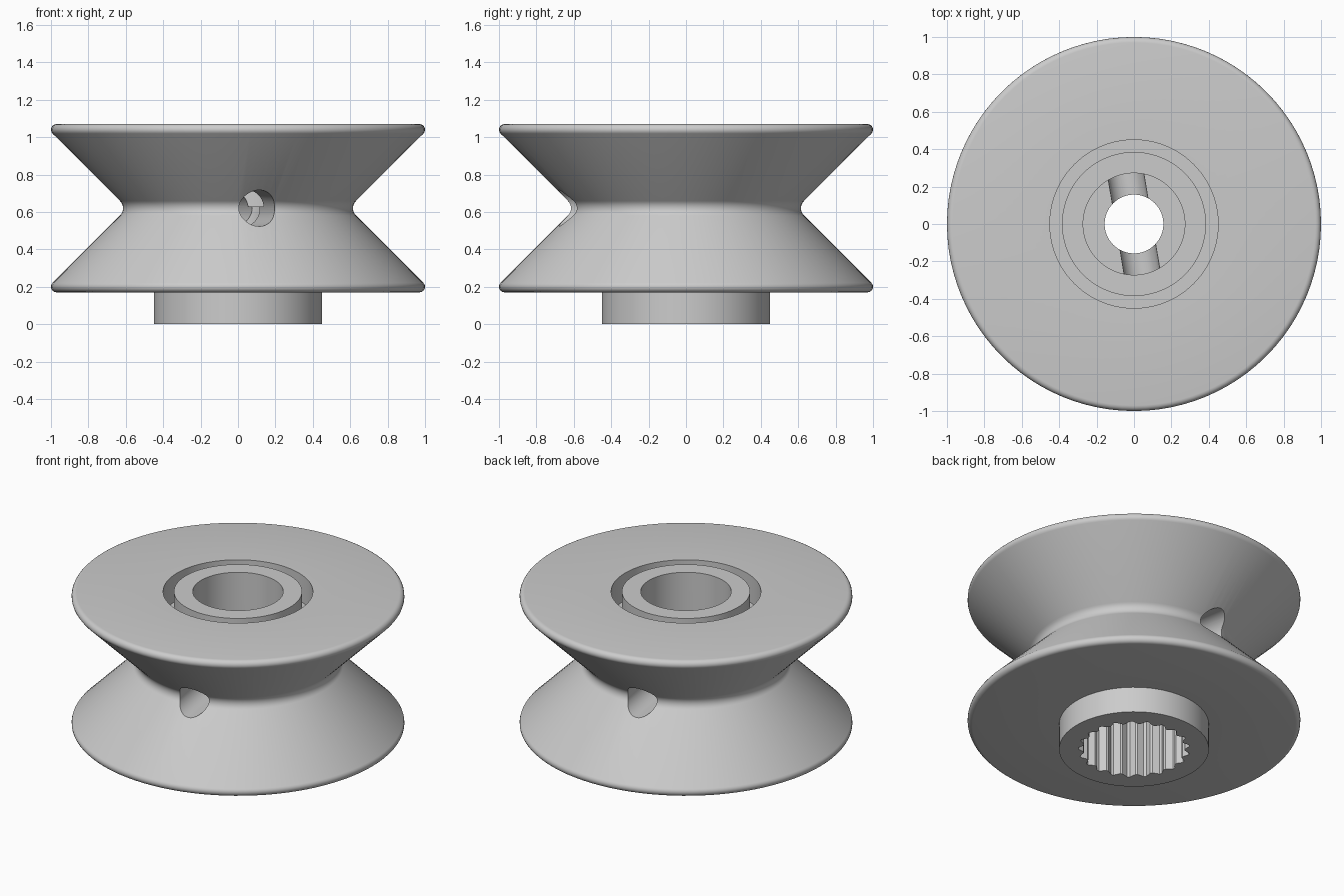
import bpy
import bmesh
from math import sin, cos, pi, radians
from mathutils import Matrix

cube = bpy.data.objects.get("Cube")
if cube:
    bpy.data.objects.remove(cube, do_unlink=True)

SEGMENTS = 96
BOTTOM, TOP, MIDDLE = 0.17, 1.07, 0.62
HOLE_R, BORE_R, BORE_FLOOR = 0.157, 0.272, 0.63

grey = bpy.data.materials.new("plain grey")
grey.use_nodes = True
colour = (0.6, 0.6, 0.6, 1)
grey.diffuse_color = colour
grey.node_tree.nodes["Principled BSDF"].inputs["Base Color"].default_value = colour


def make_object(name, bm):
    bmesh.ops.recalc_face_normals(bm, faces=bm.faces)
    mesh = bpy.data.meshes.new(name)
    bm.to_mesh(mesh)
    bm.free()
    mesh.materials.append(grey)
    obj = bpy.data.objects.new(name, mesh)
    bpy.context.collection.objects.link(obj)
    return obj


def lathe(name, profile):
    """Spin a closed (radius, z) outline around the z axis."""
    bm = bmesh.new()
    rings = []
    for i in range(SEGMENTS):
        a = 2 * pi * i / SEGMENTS
        rings.append([bm.verts.new((r * cos(a), r * sin(a), z)) for r, z in profile])
    n = len(profile)
    for i, ring in enumerate(rings):
        after = rings[(i + 1) % SEGMENTS]
        for j in range(n):
            k = (j + 1) % n
            bm.faces.new((ring[j], after[j], after[k], ring[k]))
    return make_object(name, bm)


def prism(name, outline, z0, z1):
    """Extrude a flat outline upward."""
    bm = bmesh.new()
    face = bm.faces.new([bm.verts.new((x, y, z0)) for x, y in outline])
    ext = bmesh.ops.extrude_face_region(bm, geom=[face])["geom"]
    top = [v for v in ext if isinstance(v, bmesh.types.BMVert)]
    bmesh.ops.translate(bm, verts=top, vec=(0, 0, z1 - z0))
    return make_object(name, bm)


def arc(cr, cz, radius, start, end, steps):
    angles = [radians(start + (end - start) * i / steps) for i in range(steps + 1)]
    return [(cr + radius * cos(a), cz + radius * sin(a)) for a in angles]


# Spool: hub, rounded rims, V groove, annular recess and stepped bore
rim = 0.03
profile = [(HOLE_R, 0), (0.45, 0), (0.45, BOTTOM)]
profile += arc(1 - rim, BOTTOM + rim, rim, -90, 45, 7)
profile += arc(0.67, MIDDLE, 0.055, 225, 135, 8)
profile += arc(1 - rim, TOP - rim, rim, -45, 90, 7)
profile += [(0.45, TOP), (0.45, 0.89), (0.385, 0.89), (0.385, TOP)]
profile += [(BORE_R, TOP), (BORE_R, BORE_FLOOR), (HOLE_R, BORE_FLOOR)]
spool = lathe("grooved_spool", profile)

# Splined socket cutter
TEETH = 21
outline = []
for i in range(TEETH):
    for offset, r in ((-0.42, 0.305), (-0.08, 0.335), (0.08, 0.335), (0.42, 0.305)):
        a = 2 * pi * (i + offset) / TEETH - pi / 2
        outline.append((r * cos(a), r * sin(a)))
socket = prism("socket_cutter", outline, -0.1, 0.4)

# Cross hole cutter, turned slightly from the front axis
circle = [(0.097 * cos(2 * pi * i / 48), 0.097 * sin(2 * pi * i / 48)) for i in range(48)]
cross = prism("cross_hole_cutter", circle, -1.2, 1.2)
cross.data.transform(Matrix.Translation((0, 0, MIDDLE)) @ Matrix.Rotation(radians(9.5), 4, "Z")
                     @ Matrix.Rotation(pi / 2, 4, "X"))

bpy.ops.object.select_all(action="DESELECT")
spool.select_set(True)
bpy.context.view_layer.objects.active = spool
for cutter in (socket, cross):
    cutter.hide_render = True
    mod = spool.modifiers.new("cut", "BOOLEAN")
    mod.operation = "DIFFERENCE"
    mod.solver = "EXACT"
    mod.object = cutter
    bpy.ops.object.modifier_apply(modifier=mod.name)
    bpy.data.objects.remove(cutter, do_unlink=True)

bpy.ops.object.shade_smooth_by_angle(angle=radians(28))
